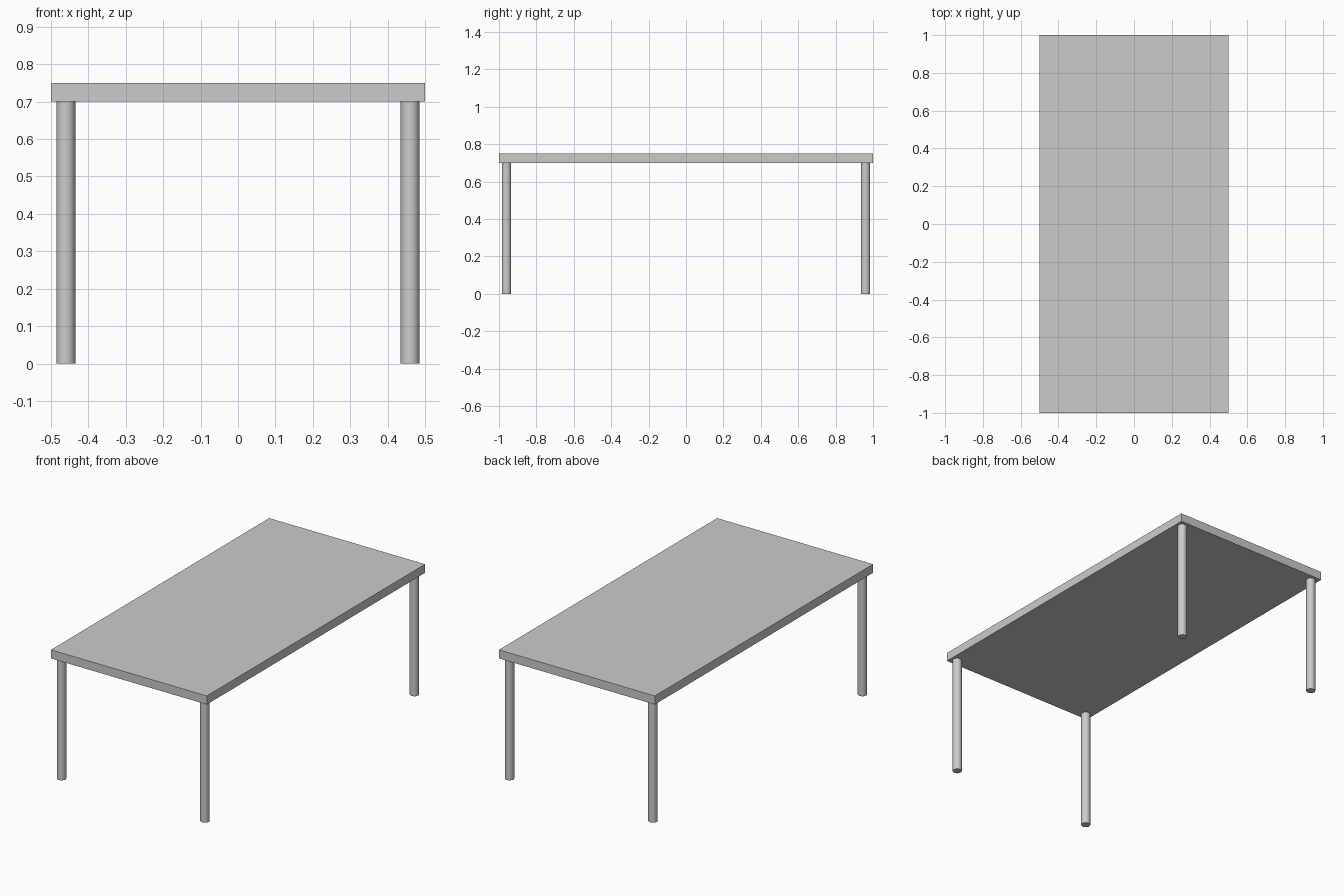
import bpy

if "Cube" in bpy.data.objects:
    bpy.data.objects.remove(bpy.data.objects["Cube"])

TOP_Z, THICK = 0.75, 0.05
LEG_R, LEG_X, LEG_Y = 0.025, 0.46, 0.96
LEG_H = TOP_Z - THICK

# Tabletop slab
bpy.ops.mesh.primitive_cube_add(size=1, location=(0, 0, TOP_Z - THICK / 2))
top = bpy.context.object
top.name = "tabletop"
top.scale = (1.0, 2.0, THICK)
bpy.ops.object.transform_apply(location=False, rotation=False, scale=True)


# Round leg standing on the floor
def add_leg(name, x, y):
    bpy.ops.mesh.primitive_cylinder_add(
        vertices=32, radius=LEG_R, depth=LEG_H, location=(x, y, LEG_H / 2))
    bpy.context.object.name = name
    bpy.ops.object.shade_smooth_by_angle()


# One leg per corner
for y_name, sy in (("front", -1), ("back", 1)):
    for x_name, sx in (("left", -1), ("right", 1)):
        add_leg(f"{y_name}_{x_name}_leg", sx * LEG_X, sy * LEG_Y)
